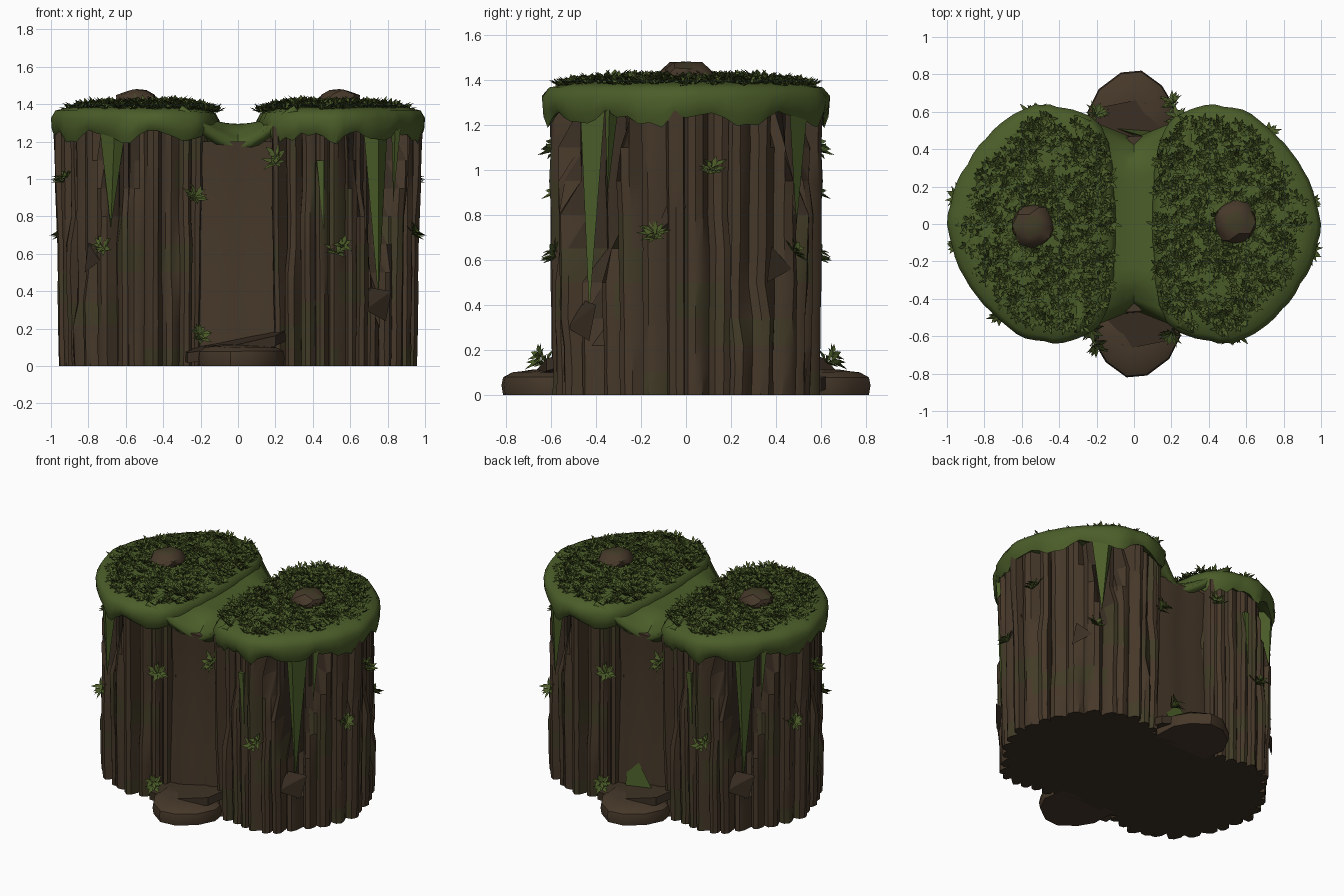
import bpy, bmesh, math, random
from mathutils import Vector, noise

random.seed(7)
rnd = random.uniform
cube = bpy.data.objects.get("Cube")
if cube:
    bpy.data.objects.remove(cube, do_unlink=True)


def material(name, rgb):
    m = bpy.data.materials.new(name)
    m.use_nodes = True
    m.diffuse_color = (*rgb, 1)
    for node in m.node_tree.nodes:
        if node.type == 'BSDF_PRINCIPLED':
            node.inputs["Base Color"].default_value = (*rgb, 1)
            node.inputs["Roughness"].default_value = 0.9
    return m


ROCK = material("rock_brown", (0.062, 0.040, 0.023))
DARK = material("dark_rock", (0.042, 0.028, 0.017))
MOSSY = material("mossy_rock", (0.054, 0.045, 0.020))
MOSS = material("moss_green", (0.070, 0.110, 0.022))
GRASS = material("grass_green", (0.066, 0.100, 0.020))


def finish(bm, name, mats, rule=None, angle=35):
    """Turn a bmesh into an object, colouring faces by an optional rule."""
    bmesh.ops.recalc_face_normals(bm, faces=bm.faces)
    if rule:
        for f in bm.faces:
            f.material_index = rule(f)
    me = bpy.data.meshes.new(name)
    bm.to_mesh(me)
    bm.free()
    for m in mats:
        me.materials.append(m)
    if angle:
        me.shade_smooth()
        me.set_sharp_from_angle(angle=math.radians(angle))
    ob = bpy.data.objects.new(name, me)
    bpy.context.scene.collection.objects.link(ob)
    return ob


def twin(ob, name):
    """Half-turn copy on the opposite side."""
    other = ob.copy()
    other.name = name
    other.rotation_euler.z = math.pi
    bpy.context.scene.collection.objects.link(other)


def loft(name, rings, mats, rule=None, angle=35):
    bm = bmesh.new()
    loops = [[bm.verts.new(p) for p in ring] for ring in rings]
    n = len(loops[0])
    for a, b in zip(loops, loops[1:]):
        for i in range(n):
            j = (i + 1) % n
            bm.faces.new((a[i], a[j], b[j], b[i]))
    bm.faces.new(loops[0][::-1])
    bm.faces.new(loops[-1])
    return finish(bm, name, mats, rule, angle)


def hull(name, pts, mat):
    bm = bmesh.new()
    for p in pts:
        bm.verts.new(p)
    bmesh.ops.convex_hull(bm, input=bm.verts[:])
    return finish(bm, name, [mat], angle=0)


# Plan outline of one lobe, as a closed smooth curve
CENTRE = Vector((0.53, 0))
PLAN = [Vector(p) for p in (
    (1.0, 0), (0.94, 0.24), (0.81, 0.43), (0.63, 0.59), (0.43, 0.64), (0.25, 0.6),
    (0.14, 0.46), (0.1, 0.2), (0.1, -0.1), (0.12, -0.38), (0.2, -0.56), (0.37, -0.63),
    (0.53, -0.64), (0.68, -0.57), (0.83, -0.42), (0.95, -0.22))]


def outline(u):
    n = len(PLAN)
    x = (u % 1) * n
    i = int(x)
    t = x - i
    a, b, c, d = (PLAN[(i + k) % n] for k in (-1, 0, 1, 2))
    return 0.5 * (2 * b + (c - a) * t + (2 * a - 5 * b + 4 * c - d) * t * t
                  + (3 * b - a - 3 * c + d) * t ** 3)


def crack(x, y, z):
    """Depth of the wedge-shaped clefts at a point of the wall."""
    ang = math.atan2(y, x - CENTRE.x)
    for mid, half, tip, depth in ((-1.08, 0.4, 0.3, 0.1), (1.34, 0.25, 0.7, 0.06)):
        if z > tip and abs(ang - mid) < half * (z - tip) / (1.2 - tip):
            return depth
    return 0


# Fluted rock lobes
COLS = 30
flutes = []
for i in range(COLS):
    start, off, step, brk = i + rnd(-.2, .2), rnd(-.02, .02), rnd(-.035, .015), rnd(.2, 1.1)
    for frac, inset in ((0, -0.035), (0.15, 0), (0.45, 0.014), (0.75, 0.004)):
        flutes.append(((start + frac) / COLS, inset + off, step, brk))
rings = []
for z in (0, 0.1, 0.22, 0.34, 0.5, 0.65, 0.8, 0.95, 1.1, 1.28):
    ring = []
    for u, off, step, brk in flutes:
        p = outline(u)
        out = (p - CENTRE).normalized()
        r = off - 0.065 + 0.015 * z + (step if z > brk else 0) + rnd(-.004, .004)
        r -= crack(p.x, p.y, z)
        ring.append((*(p + out * r), z))
    rings.append(ring)


def wall_rule(f):
    c = f.calc_center_median()
    if crack(*c) or f.normal.z < -0.9:
        return 1
    return 2 if noise.noise(c * 4) > 0.22 else 0


twin(loft("left_rock_lobe", rings, [ROCK, DARK, MOSSY], wall_rule), "right_rock_lobe")

# Recessed wall joining the lobes
edge = [(x, -0.45 + rnd(-.02, .02)) for x in (-.4, -.22, -.12, -.03, .07, .14, .24, .4)]
edge += [(-x, -y) for x, y in edge]
loft("middle_rock_wall", [[(x, y * (1 + k), z) for x, y in edge]
                          for z, k in ((0, .04), (.4, .02), (.85, -.03), (1.2, .02))],
     [ROCK, DARK], lambda f: int(f.normal.z < -.9))

# Moss saddle draped over the joining wall
bm = bmesh.new()
bmesh.ops.create_grid(bm, x_segments=10, y_segments=16, size=1)
for v in bm.verts:
    x, t = v.co.x * 0.3, v.co.y
    drop = max(0, abs(t) - 0.6) / 0.4
    v.co = (x, t * (0.46 + 0.4 * abs(x)),
            1.295 + 1.1 * x * x - 0.13 * drop ** 1.5 * max(0, 1 - abs(x) / 0.25))
saddle = finish(bm, "moss_saddle", [MOSS])
solid = saddle.modifiers.new("thickness", 'SOLIDIFY')
solid.thickness = 0.05


# Overhanging moss caps
def cap_height(s):
    return 1.405 - 0.045 * s ** 3


N = 64
droop = [0.025 * math.sin(i * 0.9) + rnd(-.025, .02) for i in range(N)]
tuck = [rnd(-.02, 0) if i % 16 else 0 for i in range(N)]
cap = []
for s, z, k in ((.86, 1.27, 0), (.96, 1.225, 1), (.99, 1.26, .6), (1, 1.325, .1),
                (.95, cap_height(.95), 0), (.8, cap_height(.8), 0),
                (.5, cap_height(.5), 0), (.05, cap_height(0), 0)):
    ring = []
    for i in range(N):
        p = CENTRE + (outline(i / N) - CENTRE) * (s + tuck[i] * (s > .9))
        dip = 0.025 * max(0, 1 - p.x / 0.3)
        ring.append((*p, z + k * droop[i] - dip))
    cap.append(ring)
twin(loft("left_moss_cap", cap, [MOSS], angle=50), "right_moss_cap")


# Grass made of leaf-shaped blades
def tuft(bm, base, axis, count, length):
    base, axis = Vector(base), Vector(axis).normalized()
    side = axis.orthogonal().normalized()
    across = axis.cross(side)
    turn = rnd(0, 6)
    for i in range(count):
        a = turn + math.tau * i / count + rnd(-.3, .3)
        out = side * math.cos(a) + across * math.sin(a)
        wide = axis.cross(out) * length * 0.17
        rise, size = rnd(.25, 1.0), length * rnd(.7, 1.2)
        tip = base + (out + axis * rise).normalized() * size
        mid = base + out * size * 0.4 + axis * size * (rise * .4 + .12)
        bm.faces.new([bm.verts.new(p) for p in (base, mid + wide, tip, mid - wide)])


NUB = Vector((0.54, 0.01, 1.415))
bm = bmesh.new()
for i in range(560):
    s = math.sqrt(random.random()) * 0.89
    p = CENTRE + (outline(random.random()) - CENTRE) * s - Vector((0.035, 0))
    if (p - NUB.xy).length > 0.1:
        z = cap_height(s) - 0.025 * max(0, 1 - p.x / 0.3)
        tuft(bm, (*p, z - 0.004), (rnd(-.3, .3), rnd(-.3, .3), 1), 6, rnd(.035, .06))
twin(finish(bm, "left_grass", [GRASS], angle=0), "right_grass")

# Tufts growing from the walls and the foot
bm = bmesh.new()
for x, y, z in ((.22, -.57, 1.1), (.55, -.59, .62), (.93, -.13, .7), (.93, .1, 1.0),
                (.73, .49, .63), (.23, .55, .9), (.2, .63, .15)):
    for k in range(3):
        tuft(bm, (x + rnd(-.02, .02), y + rnd(-.02, .02), z + rnd(-.02, .02)),
             (x - CENTRE.x, y, 0.5), 6, 0.075)
twin(finish(bm, "left_wall_tufts", [GRASS], angle=0), "right_wall_tufts")

# Rock nubs poking through the grass
bm = bmesh.new()
bmesh.ops.create_icosphere(bm, subdivisions=2, radius=0.115)
for v in bm.verts:
    v.co = NUB + Vector((v.co.x, v.co.y, v.co.z * 0.6)) * rnd(.88, 1.1)
twin(finish(bm, "left_top_nub", [ROCK, MOSSY], lambda f: int(f.normal.z > .93)), "right_top_nub")

# Hanging moss strips in the clefts, and loose shards on the walls
strips = (((.75, -.47, 1.28), (.67, -.42, 1.28), (.8, -.36, 1.28), (.75, -.43, .36)),
          ((.87, -.34, 1.28), (.84, -.36, 1.28), (.82, -.3, 1.28), (.83, -.35, .88)),
          ((.66, .54, 1.27), (.6, .5, 1.27), (.74, .46, 1.27), (.68, .49, .74)),
          ((.42, -.6, 1.1), (.46, -.6, 1.1), (.44, -.5, 1.1), (.46, -.59, .72)))
for i, pts in enumerate(strips):
    twin(hull(f"left_moss_strip_{i + 1}", pts, MOSS), f"right_moss_strip_{i + 1}")
shards = (((.68, -.53, .3), (.82, -.4, .4), (.79, -.43, .24), (.7, -.45, .42)),
          ((.93, -.15, .7), (.94, .0, .84), (.9, -.08, .9), (.86, -.06, .66)),
          ((.8, .38, .66), (.74, .47, .56), (.82, .36, .5), (.7, .4, .6)))
for i, pts in enumerate(shards):
    twin(hull(f"left_rock_shard_{i + 1}", pts, DARK), f"right_rock_shard_{i + 1}")

# Boulders and leaning slabs at the foot of the recess
foot = [Vector(p) for p in ((-.22, -.44), (-.21, -.64), (-.15, -.74), (-.04, -.82), (.07, -.81),
                            (.19, -.72), (.25, -.6), (.22, -.44))]
mid = Vector((0, -.58))
twin(loft("front_boulder", [[(*(mid + (p - mid) * s), z + rnd(-.006, .006) * (z > 0))
                             for p in foot]
                            for s, z in ((.97, 0), (1, .04), (.97, .08), (.82, .1), (.4, .11))],
          [ROCK], angle=40), "back_boulder")
slab = [(-.3, -.42), (-.27, -.6), (-.05, -.67), (.2, -.62), (.3, -.44)]
twin(loft("front_slab", [[(x, y, h + .2 * x + .15 * (y + .6)) for x, y in slab]
                         for h in (.07, .125)], [DARK], angle=20), "back_slab")
hull("back_moss_wedge", ((.13, .5, .08), (-.16, .53, .08), (.12, .45, .38), (.12, .42, .08)), MOSS)
